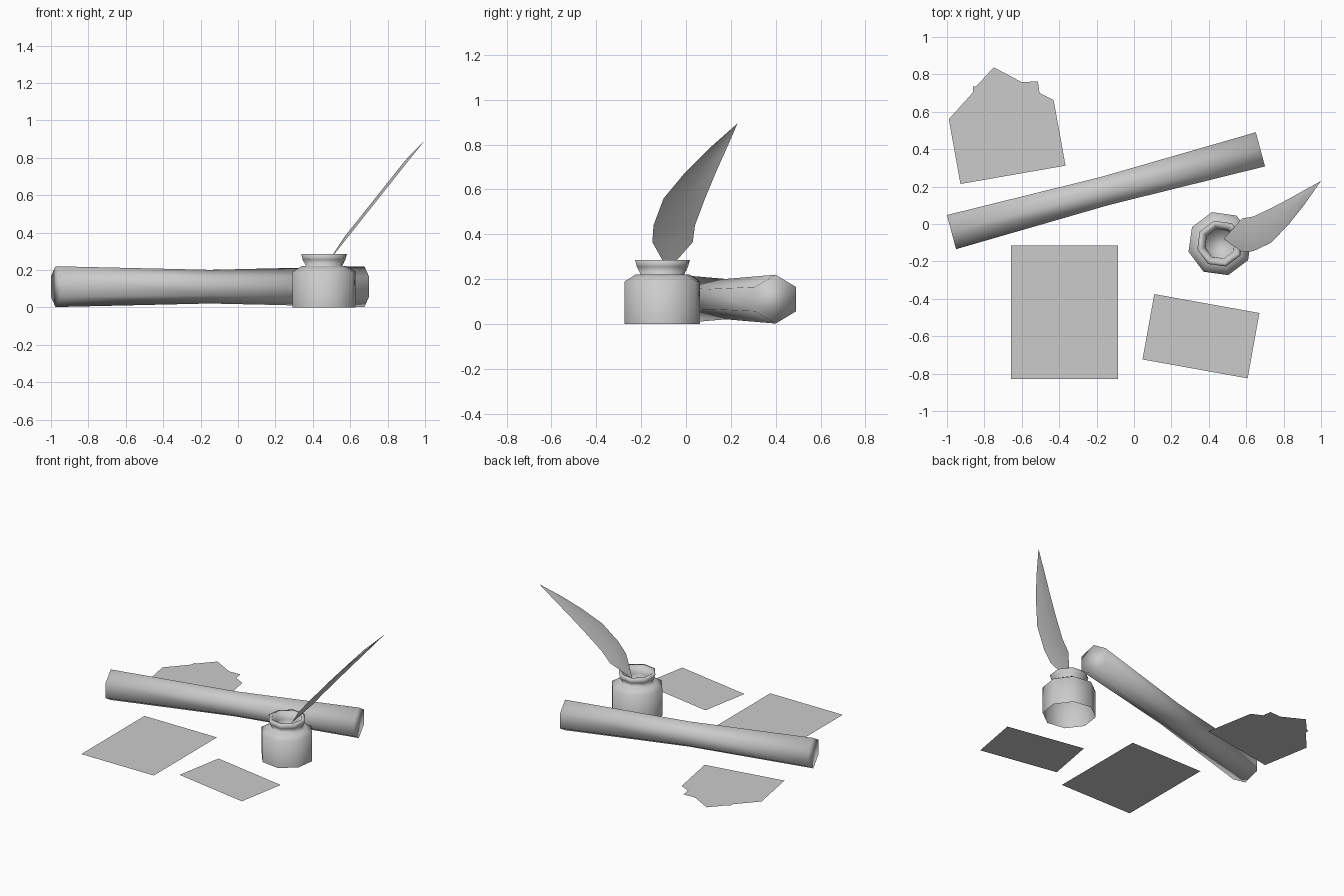
import bpy, bmesh, math
from mathutils import Matrix, Vector

if "Cube" in bpy.data.objects:
    bpy.data.objects.remove(bpy.data.objects["Cube"], do_unlink=True)

GREY = (0.6, 0.6, 0.6, 1)
grey = bpy.data.materials.new("plain_grey")
grey.use_nodes = True
grey.diffuse_color = GREY
grey.node_tree.nodes["Principled BSDF"].inputs["Base Color"].default_value = GREY


def finish(name, bm, matrix=Matrix(), sharp=50):
    """Turn a bmesh into an object, smooth except at edges above the angle."""
    for f in bm.faces:
        f.smooth = True
    for e in bm.edges:
        e.smooth = len(e.link_faces) == 2 and e.calc_face_angle() < math.radians(sharp)
    mesh = bpy.data.meshes.new(name)
    bm.to_mesh(mesh)
    bm.free()
    mesh.materials.append(grey)
    ob = bpy.data.objects.new(name, mesh)
    ob.matrix_world = matrix
    bpy.context.collection.objects.link(ob)
    return ob


def lathe(profile, sides, start, cap_first, cap_last):
    """Rings of (radius, height) around z, joined by quads."""
    bm = bmesh.new()
    rings = []
    for r, z in profile:
        angles = [start + math.tau * i / sides for i in range(sides)]
        rings.append([bm.verts.new((r * math.cos(a), r * math.sin(a), z)) for a in angles])
    for low, high in zip(rings, rings[1:]):
        for i in range(sides):
            j = (i + 1) % sides
            bm.faces.new((low[i], low[j], high[j], high[i]))
    if cap_first:
        bm.faces.new(rings[0][::-1])
    if cap_last:
        bm.faces.new(rings[-1])
    return bm


def sheet(name, outline, matrix=Matrix()):
    bm = bmesh.new()
    bm.faces.new([bm.verts.new((x, y, 0)) for x, y in outline])
    bm.normal_update()
    return finish(name, bm, matrix)


def rectangle(w, h):
    return [(-w / 2, -h / 2), (w / 2, -h / 2), (w / 2, h / 2), (-w / 2, h / 2)]


# Rolled scroll: six sides, narrower in the middle, lying at a slant
half = 0.855
bm = lathe([(0.109, -half), (0.09, 0), (0.109, half)], 6, 0, True, True)
finish("rolled_scroll", bm,
       Matrix.Translation((-0.15, 0.178, 0.111))
       @ Matrix.Rotation(math.radians(15), 4, "Z")
       @ Matrix.Rotation(math.radians(90), 4, "Y"), sharp=65)

# Ink pot: octagonal body, shoulder, flared lip and inner cup, open below
pot = [(0.174, 0), (0.174, 0.19), (0.125, 0.22), (0.1, 0.222), (0.118, 0.255),
       (0.126, 0.285), (0.1, 0.285), (0.082, 0.235), (0.078, 0.19)]
bm = lathe(pot, 8, math.radians(14.5), False, True)
finish("ink_pot", bm, Matrix.Translation((0.46, -0.105, 0)))

# Feather: two curved halves meeting at a raised rib
stations = [(0.365, -0.15, 0.03), (0.44, -0.145, 0.04), (0.56, -0.1, 0.085),
            (0.68, 0, 0.135), (0.78, 0.1, 0.18)]


def on_feather(y, z, lift=0):
    return Vector((0.515 + 0.795 * (z - 0.285), y, z)) + Vector((-0.78, 0, 0.62)) * lift


bm = bmesh.new()
nib = bm.verts.new(on_feather(-0.08, 0.24))
tip = bm.verts.new(on_feather(0.23, 0.895))
rows = [[bm.verts.new(on_feather(a, z)),
         bm.verts.new(on_feather((a + b) / 2, z, 0.015)),
         bm.verts.new(on_feather(b, z))] for z, a, b in stations]
for k in (0, 1):
    bm.faces.new((nib, rows[0][k + 1], rows[0][k]))
    bm.faces.new((tip, rows[-1][k], rows[-1][k + 1]))
    for low, high in zip(rows, rows[1:]):
        bm.faces.new((low[k], low[k + 1], high[k + 1], high[k]))
bmesh.ops.recalc_face_normals(bm, faces=bm.faces)
bm.normal_update()
if sum(f.normal.z for f in bm.faces) < 0:
    bmesh.ops.reverse_faces(bm, faces=bm.faces)
finish("feather_quill", bm)

# Flat papers
sheet("large_page", rectangle(0.573, 0.713), Matrix.Translation((-0.372, -0.472, 0)))
sheet("small_page", rectangle(0.571, 0.355),
      Matrix.Translation((0.358, -0.6, 0)) @ Matrix.Rotation(math.radians(-10.2), 4, "Z"))
sheet("torn_page", [(-0.928, 0.214), (-0.366, 0.312), (-0.43, 0.663), (-0.505, 0.7),
                    (-0.514, 0.763), (-0.6, 0.758), (-0.75, 0.838), (-0.83, 0.75),
                    (-0.845, 0.735), (-0.86, 0.735), (-0.86, 0.705), (-0.99, 0.56)])
